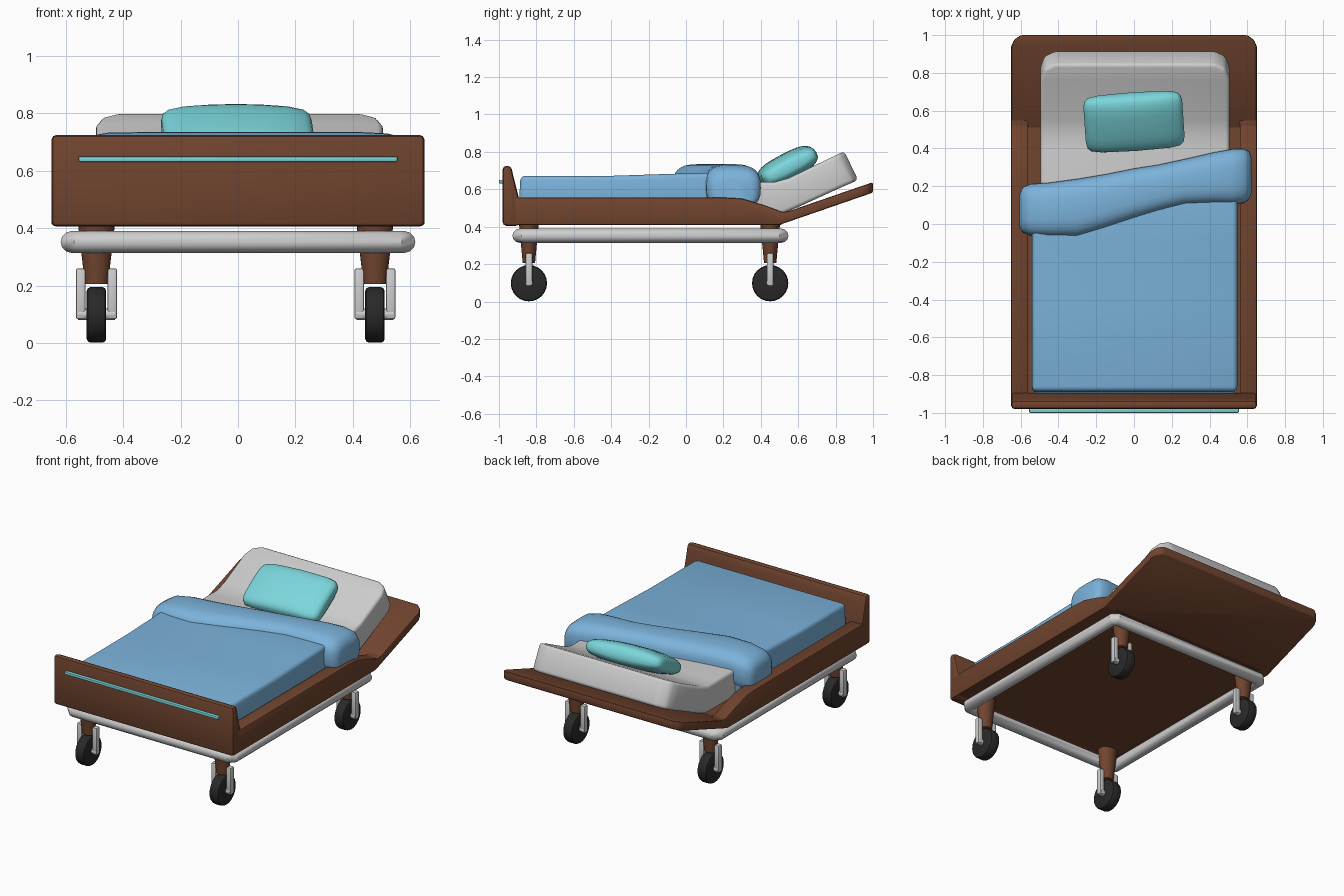
import bpy, bmesh, math
from mathutils import Vector, Matrix

if "Cube" in bpy.data.objects:
    bpy.data.objects.remove(bpy.data.objects["Cube"])


def material(name, rgb):
    m = bpy.data.materials.new(name)
    m.diffuse_color = (*rgb, 1)
    m.use_nodes = True
    m.node_tree.nodes["Principled BSDF"].inputs["Base Color"].default_value = m.diffuse_color
    return m


WOOD = material("brown wood", (0.165, 0.058, 0.028))
GREY = material("light grey", (0.62, 0.62, 0.62))
BLUE = material("blanket blue", (0.20, 0.45, 0.71))
TEAL = material("teal", (0.20, 0.68, 0.72))
BLACK = material("tyre black", (0.022, 0.022, 0.022))


def finish(name, bm, mat, bevel=0.0, segments=2, angle=35):
    bmesh.ops.recalc_face_normals(bm, faces=bm.faces)
    if bevel:
        edges = [e for e in bm.edges if e.calc_face_angle(0) > 0.45]
        bmesh.ops.bevel(bm, geom=edges, offset=bevel, segments=segments,
                        profile=0.5, affect='EDGES', clamp_overlap=True)
    me = bpy.data.meshes.new(name)
    bm.to_mesh(me)
    bm.free()
    me.materials.append(mat)
    ob = bpy.data.objects.new(name, me)
    bpy.context.collection.objects.link(ob)
    bpy.ops.object.select_all(action='DESELECT')
    ob.select_set(True)
    bpy.context.view_layer.objects.active = ob
    bpy.ops.object.shade_smooth_by_angle(angle=math.radians(angle))
    return ob


def loft(name, rings, mat, matrix=None, closed=False, **kw):
    bm = bmesh.new()
    vs = [[bm.verts.new(p) for p in r] for r in rings]
    n = len(vs[0])
    pairs = list(zip(vs, vs[1:])) + ([(vs[-1], vs[0])] if closed else [])
    for a, b in pairs:
        for i in range(n):
            bm.faces.new((a[i], a[(i + 1) % n], b[(i + 1) % n], b[i]))
    if not closed:
        bm.faces.new(vs[0])
        bm.faces.new(vs[-1])
    if matrix:
        bm.transform(matrix)
    return finish(name, bm, mat, **kw)


def side_prism(name, profile, x0, x1, mat, **kw):
    return loft(name, [[(x, y, z) for y, z in profile] for x in (x0, x1)], mat, **kw)


def box(name, lo, hi, mat, **kw):
    prof = [(lo[1], lo[2]), (hi[1], lo[2]), (hi[1], hi[2]), (lo[1], hi[2])]
    return side_prism(name, prof, lo[0], hi[0], mat, **kw)


def oval(x, yc, zc, ry, rz, power, n=28):
    def s(v):
        return math.copysign(abs(v) ** (2 / power), v)
    return [(x, yc + ry * s(math.cos(2 * math.pi * i / n)),
             zc + rz * s(math.sin(2 * math.pi * i / n))) for i in range(n)]


# Footboard with a sloping inner face, and its teal strip
side_prism("footboard", [(-0.98, 0.405), (-0.89, 0.405), (-0.895, 0.56), (-0.925, 0.68),
                         (-0.935, 0.725), (-0.98, 0.725)], -0.65, 0.65, WOOD, bevel=0.018)
box("footboard_strip", (-0.555, -1.0, 0.631), (0.555, -0.97, 0.65), TEAL, bevel=0.005)

# Side rails and the deck between them
rail = [(-0.96, 0.41), (0.5, 0.41), (0.56, 0.44), (0.55, 0.485), (0.52, 0.478),
        (0.42, 0.515), (0.3, 0.55), (0.2, 0.556), (-0.96, 0.556)]
for s, side in ((-1, "left"), (1, "right")):
    side_prism(side + "_rail", rail, s * 0.56, s * 0.65, WOOD, bevel=0.008)
box("deck", (-0.57, -0.95, 0.41), (0.57, 0.51, 0.47), WOOD)

# Raised head panel
outline = [(-0.65, 0.49), (0.65, 0.49), (0.65, 0.94), (0.635, 0.975), (0.6, 1.0),
           (-0.6, 1.0), (-0.635, 0.975), (-0.65, 0.94)]
loft("head_panel", [[(x, y, z + 0.345 * (y - 0.5)) for x, y in outline] for z in (0.41, 0.466)],
     WOOD, bevel=0.01)

# Grey tube frame under the bed
X, Y0, Y1, c, r = 0.58, -0.89, 0.51, 0.025, 0.038
path = [(X, Y0 + c), (X, Y1 - c), (X - c, Y1), (c - X, Y1),
        (-X, Y1 - c), (-X, Y0 + c), (c - X, Y0), (X - c, Y0)]
rings = []
for i, p in enumerate(path):
    a, b, q = Vector(path[i - 1]), Vector(path[(i + 1) % 8]), Vector(p)
    t1, t2 = (q - a).normalized(), (b - q).normalized()
    nrm = (Vector((t1.y, -t1.x)) + Vector((t2.y, -t2.x))).normalized()
    k = r / nrm.dot(Vector((t1.y, -t1.x)))
    rings.append([(q.x + nrm.x * k * math.cos(h), q.y + nrm.y * k * math.cos(h),
                   0.352 + r * math.sin(h)) for h in [2 * math.pi * j / 12 for j in range(12)]])
loft("tube_frame", rings, GREY, closed=True)


def turned(name, radius1, radius2, depth, centre, mat, axis='Z', squash=1, n=24, **kw):
    bm = bmesh.new()
    bmesh.ops.create_cone(bm, cap_ends=True, segments=n, radius1=radius1, radius2=radius2,
                          depth=depth)
    m = Matrix.Rotation(math.pi / 2, 4, 'Y') if axis == 'X' else Matrix.Diagonal((1, squash, 1, 1))
    bm.transform(Matrix.Translation(centre) @ m)
    return finish(name, bm, mat, **kw)


# Legs, forks and wheels at the four corners
for x, sx in ((-0.485 - 0.008, "left"), (0.493 - 0.016, "right")):
    for y, sy in ((-0.84, "front"), (0.45, "back")):
        tag = sy + "_" + sx
        turned(tag + "_leg", 0.04, 0.065, 0.215, (x, y, 0.3125), WOOD, squash=0.82)
        turned(tag + "_wheel", 0.097, 0.097, 0.068, (x, y, 0.098), BLACK, axis='X',
               bevel=0.014)
        turned(tag + "_axle", 0.02, 0.02, 0.13, (x, y, 0.1), GREY, axis='X', n=12)
        for d in (-1, 1):
            box(tag + "_fork", (x + d * 0.055 - 0.017, y - 0.018, 0.083),
                (x + d * 0.055 + 0.017, y + 0.018, 0.26), GREY, bevel=0.008)

# Mattress: stations of (bottom y, bottom z, top y, top z, half width)
stations = [(-0.87, 0.46, -0.87, 0.64, 0.5), (0.42, 0.46, 0.40, 0.64, 0.5),
            (0.50, 0.463, 0.47, 0.638, 0.5), (0.60, 0.505, 0.55, 0.66, 0.5),
            (0.84, 0.615, 0.765, 0.765, 0.5), (0.895, 0.638, 0.82, 0.79, 0.48),
            (0.92, 0.65, 0.845, 0.805, 0.425)]
loft("mattress", [[(0.005 - w, a, b), (0.005 + w, a, b), (0.005 + w, e, f), (0.005 - w, e, f)]
                  for a, b, e, f, w in stations], GREY, bevel=0.02, segments=3)

# Blanket
side_prism("blanket", [(-0.895, 0.48), (-0.885, 0.672), (-0.4, 0.672), (-0.1, 0.682),
                       (0.2, 0.69), (0.2, 0.48)], -0.54, 0.547, BLUE, bevel=0.025, segments=3)

# Folded blanket edge: stations of (x, front y, back y, top z)
fold = [(-0.605, -0.02, 0.16, 0.655), (-0.59, -0.045, 0.195, 0.69), (-0.55, -0.062, 0.212, 0.715),
        (-0.45, -0.068, 0.22, 0.733), (-0.3, -0.07, 0.24, 0.735), (-0.15, -0.025, 0.265, 0.735),
        (0, 0.025, 0.295, 0.735), (0.13, 0.065, 0.315, 0.735), (0.27, 0.10, 0.345, 0.735),
        (0.42, 0.105, 0.38, 0.735), (0.52, 0.103, 0.398, 0.73), (0.58, 0.11, 0.40, 0.715),
        (0.61, 0.13, 0.385, 0.69), (0.622, 0.16, 0.355, 0.655)]
loft("blanket_fold", [oval(x, (a + b) / 2, (t + 0.5) / 2, (b - a) / 2, (t - 0.5) / 2, 3)
                      for x, a, b, t in fold], BLUE, angle=60)

# Pillow leaning on the raised head
half = [(0.262, 0.105, 0.02), (0.255, 0.135, 0.036), (0.235, 0.153, 0.048),
        (0.18, 0.162, 0.06), (0.09, 0.163, 0.069)]
pil = [(-x, a, b) for x, a, b in half] + [(0, 0.165, 0.071)] + half[::-1]
place = (Matrix.Translation((0, 0.542, 0.721)) @ Matrix.Rotation(math.radians(4), 4, 'Z')
         @ Matrix.Rotation(math.radians(28), 4, 'X'))
loft("pillow", [oval(x, 0, 0, a, b, 3) for x, a, b in pil], TEAL, matrix=place, angle=60)
